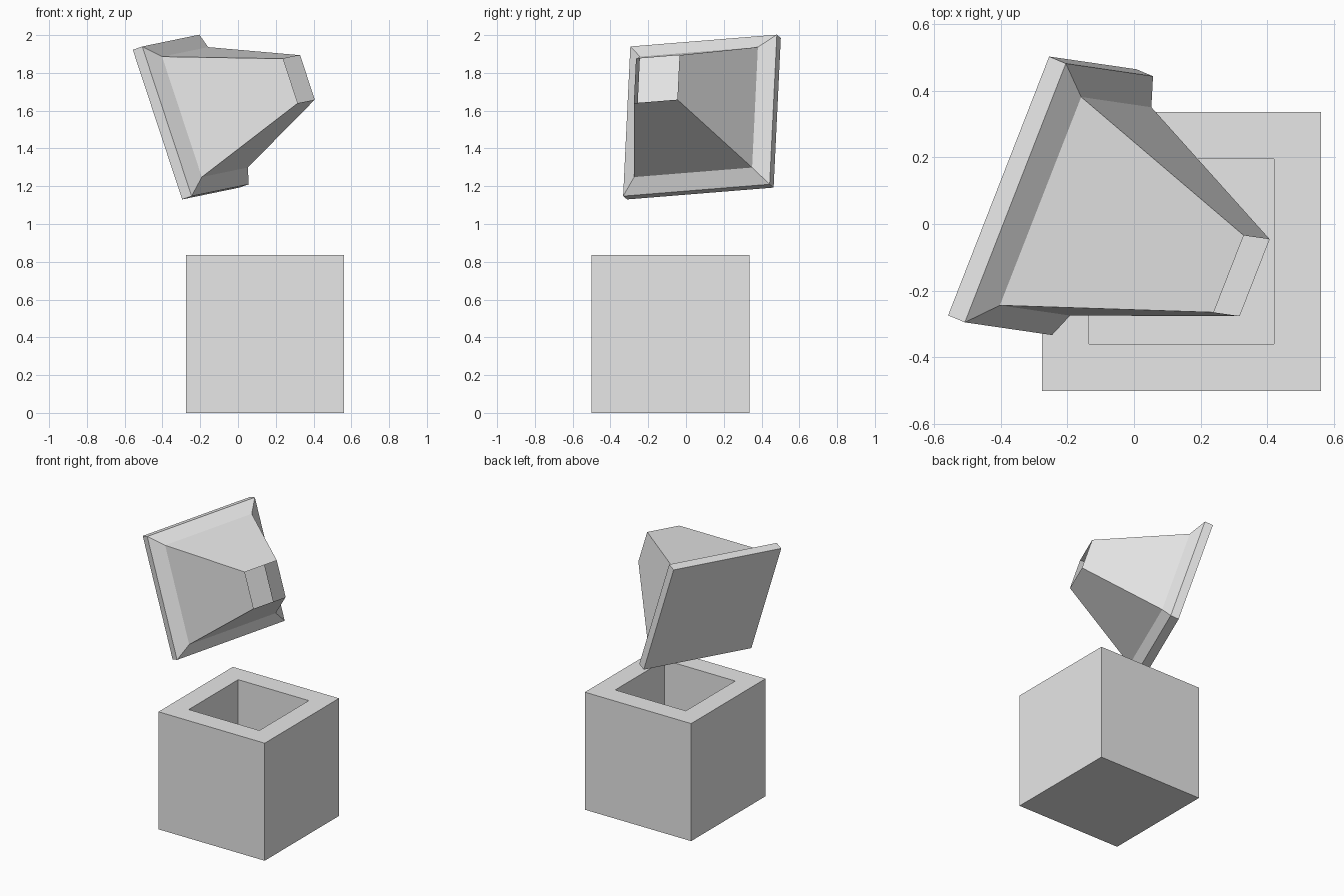
import bpy, bmesh
from mathutils import Vector, Matrix

cube = bpy.data.objects.get("Cube")
if cube:
    bpy.data.objects.remove(cube, do_unlink=True)

grey = bpy.data.materials.new("light grey")
grey.use_nodes = True
grey.diffuse_color = (0.8, 0.8, 0.8, 1)
grey.node_tree.nodes["Principled BSDF"].inputs["Base Color"].default_value = (0.8, 0.8, 0.8, 1)


def square_loft(name, sections, matrix, close_end):
    """Skin a stack of squares given as (side, height), closed at the start."""
    bm = bmesh.new()
    rings = []
    for side, h in sections:
        r = side / 2
        rings.append([bm.verts.new((x * r, y * r, h))
                      for x, y in ((-1, -1), (1, -1), (1, 1), (-1, 1))])
    bm.faces.new(rings[0][::-1])
    for a, b in zip(rings, rings[1:]):
        for i in range(4):
            j = (i + 1) % 4
            bm.faces.new((a[i], a[j], b[j], b[i]))
    if close_end:
        bm.faces.new(rings[-1])
    mesh = bpy.data.meshes.new(name)
    bm.to_mesh(mesh)
    bm.free()
    mesh.materials.append(grey)
    obj = bpy.data.objects.new(name, mesh)
    obj.matrix_world = matrix
    bpy.context.collection.objects.link(obj)
    return obj


# Box with a square well: up the outside, over the rim, down to the floor
square_loft("box",
            [(0.835, 0), (0.835, 0.835), (0.555, 0.835), (0.555, 0.14)],
            Matrix.Translation((0.1425, -0.0825, 0)), True)

# Tilted lid: square plate, bevelled shoulder, hollow taper open at its tip
axis = Vector((0.877, -0.367, 0.307)).normalized()
across = Vector((0.31, 0.775, 0.065))
across = (across - axis * across.dot(axis)).normalized()
up = axis.cross(across)
tilt = Matrix((across, up, axis)).transposed().to_4x4()
square_loft("lid",
            [(0.835, 0), (0.835, 0.057), (0.672, 0.114), (0.248, 0.681)],
            Matrix.Translation((-0.275, 0.095, 1.5575)) @ tilt, False)
